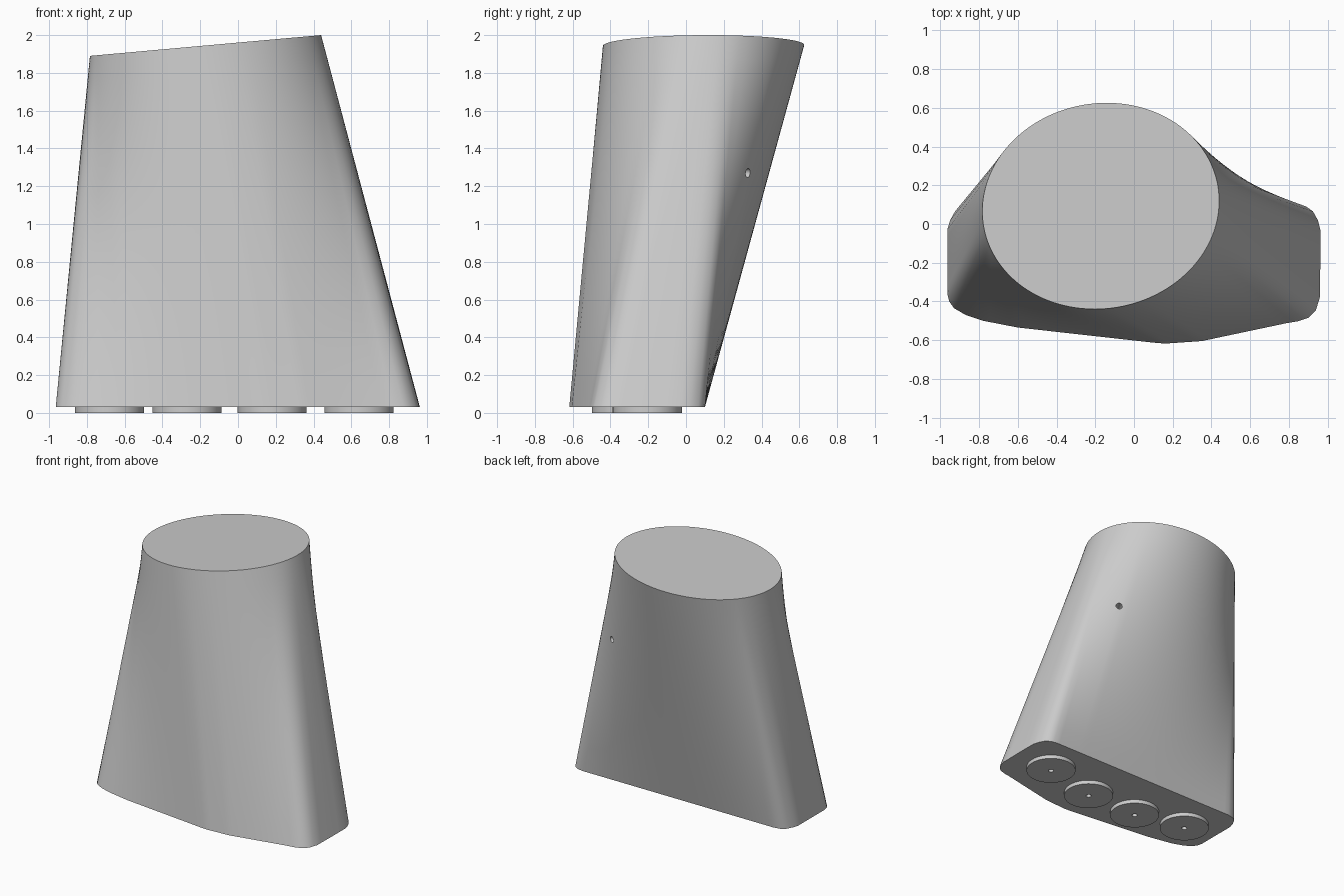
import bpy, bmesh, math
from mathutils import Vector, Matrix

if "Cube" in bpy.data.objects:
    bpy.data.objects.remove(bpy.data.objects["Cube"])

grey = bpy.data.materials.new("light_grey")
grey.diffuse_color = (0.6, 0.6, 0.6, 1)
grey.use_nodes = True
grey.node_tree.nodes["Principled BSDF"].inputs["Base Color"].default_value = grey.diffuse_color


def make_object(name, bm):
    bmesh.ops.recalc_face_normals(bm, faces=bm.faces)
    mesh = bpy.data.meshes.new(name)
    bm.to_mesh(mesh)
    bm.free()
    ob = bpy.data.objects.new(name, mesh)
    bpy.context.collection.objects.link(ob)
    mesh.materials.append(grey)
    return ob


def add_cylinder(bm, centre, radius, depth, axis=(0, 0, 1), sides=24):
    rot = Vector((0, 0, 1)).rotation_difference(Vector(axis)).to_matrix().to_4x4()
    bmesh.ops.create_cone(bm, cap_ends=True, segments=sides, radius1=radius,
                          radius2=radius, depth=depth,
                          matrix=Matrix.Translation(centre) @ rot)


def top_point(deg):
    # slanted elliptical top rim
    t = math.radians(deg)
    x = -0.172 + 0.612 * math.cos(t)
    y = 0.093 + 0.533 * math.sin(t + 0.05)
    return Vector((x, y, 1.89 + (x + 0.784) * 0.11 / 1.224))


# bottom outline (x, y) and the angle on the top rim each point runs up to
KEYS = [
    (0.963, -0.20, 0), (0.963, -0.03, 6), (0.95, 0.02, 10), (0.925, 0.065, 13),
    (0.89, 0.09, 16), (0.84, 0.10, 20), (0.6, 0.10, 45), (-0.6, 0.10, 128),
    (-0.84, 0.10, 145), (-0.89, 0.09, 147), (-0.925, 0.065, 150),
    (-0.95, 0.02, 154), (-0.965, -0.03, 158), (-0.965, -0.36, 187),
    (-0.955, -0.40, 190), (-0.93, -0.435, 193), (-0.87, -0.47, 196),
    (-0.78, -0.50, 200), (-0.6, -0.535, 213), (0.10, -0.613, 267),
    (0.16, -0.618, 272), (0.35, -0.605, 289), (0.79, -0.512, 330),
    (0.85, -0.502, 335), (0.90, -0.485, 340), (0.94, -0.445, 345),
    (0.96, -0.38, 350), (0.963, -0.20, 360)]

# main body: loft between the base outline and the rim
pairs = []
for (x0, y0, a0), (x1, y1, a1) in zip(KEYS, KEYS[1:]):
    n = math.ceil((a1 - a0) / 3)
    for i in range(n):
        f = i / n
        pairs.append((Vector((x0 + (x1 - x0) * f, y0 + (y1 - y0) * f, 0.03)),
                      top_point(a0 + (a1 - a0) * f)))
RINGS = 16
bm = bmesh.new()
rings = [[bm.verts.new(b.lerp(t, r / RINGS)) for b, t in pairs]
         for r in range(RINGS + 1)]
count = len(pairs)
for lo, hi in zip(rings, rings[1:]):
    for i in range(count):
        j = (i + 1) % count
        bm.faces.new((lo[i], lo[j], hi[j], hi[i]))
bm.faces.new(rings[0][::-1])
bm.faces.new(rings[-1])
body = make_object("tapered_body", bm)

# four round pads under the body
PADS = [(-0.68, -0.225), (-0.27, -0.315), (0.18, -0.315), (0.64, -0.205)]
parts = [body]
for i, (x, y) in enumerate(PADS):
    bm = bmesh.new()
    add_cylinder(bm, (x, y, 0.0155), 0.183, 0.031, sides=64)
    parts.append(make_object(f"round_pad_{i + 1}", bm))

# cutters: pad centre holes and one small hole in the back
bm = bmesh.new()
for x, y in PADS:
    add_cylinder(bm, (x, y, 0.03), 0.02, 0.16)
add_cylinder(bm, (0.41, 0.31, 1.27), 0.024, 0.24, axis=(0.5, 0.85, 0))
cutter = make_object("hole_cutter", bm)
cutter.hide_render = True

for ob in parts:
    mod = ob.modifiers.new("holes", 'BOOLEAN')
    mod.operation = 'DIFFERENCE'
    mod.solver = 'EXACT'
    mod.object = cutter
    bpy.ops.object.select_all(action='DESELECT')
    ob.select_set(True)
    bpy.context.view_layer.objects.active = ob
    bpy.ops.object.modifier_apply(modifier=mod.name)
    bpy.ops.object.shade_smooth_by_angle(angle=math.radians(35))
bpy.data.objects.remove(cutter)
